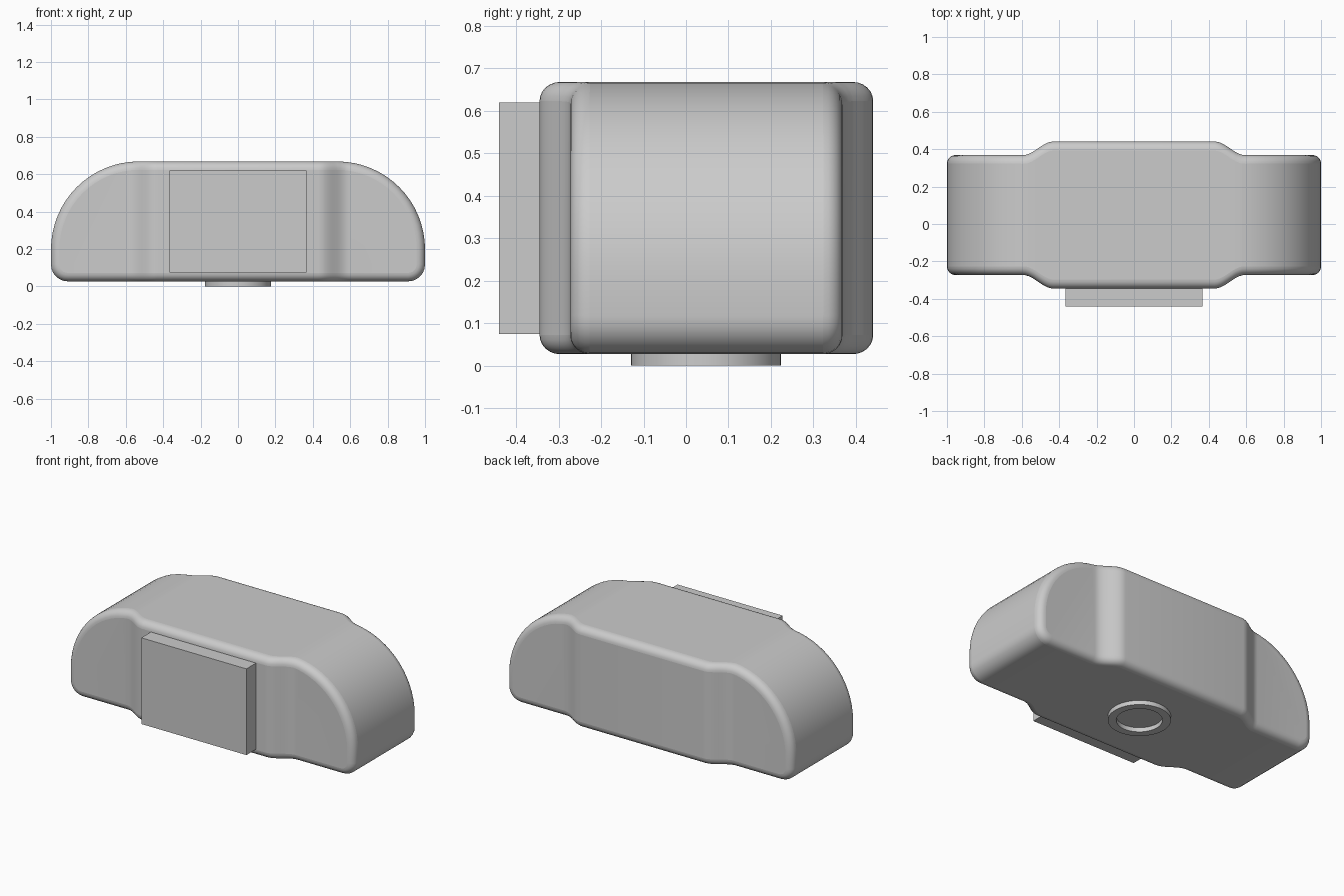
import bpy, bmesh, math

cube = bpy.data.objects.get("Cube")
if cube:
    bpy.data.objects.remove(cube)

grey = bpy.data.materials.new("plain grey")
grey.use_nodes = True
grey.diffuse_color = (0.6, 0.6, 0.6, 1)
grey.node_tree.nodes["Principled BSDF"].inputs["Base Color"].default_value = (0.6, 0.6, 0.6, 1)


def finish(bm, name):
    bmesh.ops.recalc_face_normals(bm, faces=bm.faces)
    mesh = bpy.data.meshes.new(name)
    bm.to_mesh(mesh)
    bm.free()
    mesh.materials.append(grey)
    obj = bpy.data.objects.new(name, mesh)
    bpy.context.collection.objects.link(obj)
    return obj


def smooth(obj, degrees):
    bpy.ops.object.select_all(action="DESELECT")
    obj.select_set(True)
    bpy.context.view_layer.objects.active = obj
    bpy.ops.object.shade_smooth_by_angle(angle=math.radians(degrees))


def arc(cx, cz, r, start, end, steps):
    angles = [math.radians(start + (end - start) * i / steps) for i in range(steps + 1)]
    return [(cx + r * math.cos(a), cz + r * math.sin(a)) for a in angles]


# Body: domed outline extruded front to back
STEP_IN, STEP_OUT, STEPS = 0.43, 0.595, 10
BOTTOM, TOP = 0.027, 0.668
half = arc(0.91, BOTTOM + 0.09, 0.09, -90, 0, 6) + arc(0.53, TOP - 0.47, 0.47, 0, 90, 16)
outline = half + [(-x, z) for x, z in reversed(half)]
bm = bmesh.new()
face = bm.faces.new([bm.verts.new((x, -1, z)) for x, z in outline])
ext = bmesh.ops.extrude_face_region(bm, geom=[face])
for v in ext["geom"]:
    if isinstance(v, bmesh.types.BMVert):
        v.co.y = 1

# Cut lines where the thick middle steps down to the thinner ends
for side in (-1, 1):
    for i in range(STEPS + 1):
        x = side * (STEP_IN + (STEP_OUT - STEP_IN) * i / STEPS)
        bmesh.ops.bisect_plane(bm, geom=bm.verts[:] + bm.edges[:] + bm.faces[:],
                               dist=0.0005, plane_co=(x, 0, 0), plane_no=(1, 0, 0))
for v in bm.verts:
    t = min(1, max(0, (abs(v.co.x) - STEP_IN) / (STEP_OUT - STEP_IN)))
    drop = 0.0725 * (1 - math.cos(math.pi * t)) / 2
    v.co.y = 0.441 - drop if v.co.y > 0 else -0.345 + drop
body = finish(bm, "body")
bevel = body.modifiers.new("rounded rim", "BEVEL")
bevel.width = 0.045
bevel.segments = 6
bevel.limit_method = "ANGLE"
bevel.angle_limit = math.radians(60)
bevel.use_clamp_overlap = False
smooth(body, 35)

# Front plate
bm = bmesh.new()
bmesh.ops.create_cube(bm, size=1)
for v in bm.verts:
    v.co.x *= 0.735
    v.co.y = -0.441 if v.co.y < 0 else -0.335
    v.co.z = 0.075 if v.co.z < 0 else 0.62
finish(bm, "front_plate")

# Ring foot underneath: a square section spun about the vertical
bm = bmesh.new()
section = [(0.13, 0), (0.177, 0), (0.177, 0.035), (0.13, 0.035)]
verts = [bm.verts.new((r, 0.047, z)) for r, z in section]
edges = [bm.edges.new((verts[i], verts[(i + 1) % 4])) for i in range(4)]
bmesh.ops.spin(bm, geom=verts + edges, cent=(0, 0.047, 0), axis=(0, 0, 1),
               angle=math.tau, steps=48)
bmesh.ops.remove_doubles(bm, verts=bm.verts, dist=0.0005)
smooth(finish(bm, "ring_foot"), 30)
